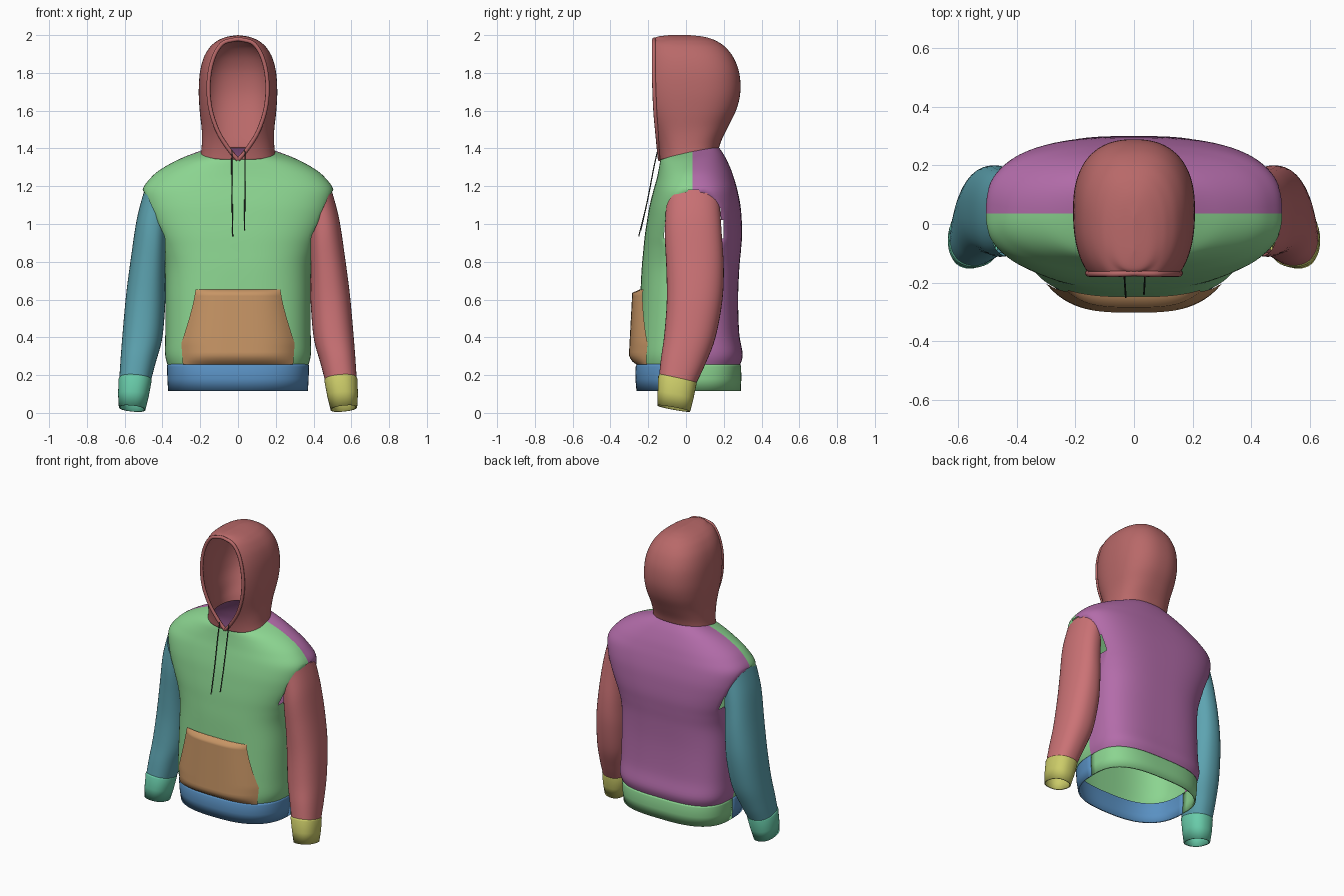
import bpy, bmesh, math
from mathutils import Vector

if "Cube" in bpy.data.objects:
    bpy.data.objects.remove(bpy.data.objects["Cube"])

COL = dict(green=(.26, .66, .28, 1), purple=(.45, .15, .40, 1), blue=(.10, .28, .54, 1),
           red=(.60, .17, .18, 1), teal=(.11, .37, .44, 1), mint=(.14, .60, .40, 1),
           yellow=(.60, .60, .14, 1), orange=(.57, .30, .13, 1), brick=(.48, .14, .14, 1),
           dark=(.05, .06, .05, 1))
MATS = {}
CY = .035  # depth position of the side seams


def paint(ob, col):
    if col not in MATS:
        MATS[col] = bpy.data.materials.new(col)
        MATS[col].diffuse_color = COL[col]
    ob.data.materials.append(MATS[col])


def power(v, n):
    return math.copysign(abs(v) ** (2 / n), v)


def smooth_rows(rows, k=5):
    """Catmull-Rom interpolation of every number in the control rows."""
    out = []
    for i in range(len(rows) - 1):
        p = [rows[max(0, min(len(rows) - 1, i + j))] for j in (-1, 0, 1, 2)]
        for s in range(k):
            t = s / k
            out.append([.5 * (2 * b + (c - a) * t + (2 * a - 5 * b + 4 * c - d) * t * t
                              + (3 * b - a - 3 * c + d) * t ** 3) for a, b, c, d in zip(*p)])
    return out + [list(rows[-1])]


def loft(name, rings, col, thick=0, skip=None):
    bm = bmesh.new()
    vs = [[bm.verts.new(p) for p in r] for r in rings]
    for a, b in zip(vs, vs[1:]):
        for j in range(len(a) - 1):
            q = (a[j], a[j + 1], b[j + 1], b[j])
            if not (skip and skip([v.co for v in q])):
                bm.faces.new(q)
    bmesh.ops.delete(bm, geom=[v for v in bm.verts if not v.link_faces], context='VERTS')
    bmesh.ops.remove_doubles(bm, verts=bm.verts, dist=.0004)
    bmesh.ops.recalc_face_normals(bm, faces=bm.faces)
    for f in bm.faces:
        f.smooth = True
    me = bpy.data.meshes.new(name)
    bm.to_mesh(me)
    bm.free()
    ob = bpy.data.objects.new(name, me)
    bpy.context.collection.objects.link(ob)
    paint(ob, col)
    if thick:
        m = ob.modifiers.new("thickness", 'SOLIDIFY')
        m.thickness = thick
    return ob


def tube(name, pts, r, col):
    cu = bpy.data.curves.new(name, 'CURVE')
    cu.dimensions = '3D'
    cu.bevel_depth, cu.bevel_resolution, cu.use_fill_caps = r, 2, True
    sp = cu.splines.new('POLY')
    sp.points.add(len(pts) - 1)
    for p, q in zip(sp.points, pts):
        p.co = (*q, 1)
    ob = bpy.data.objects.new(name, cu)
    bpy.context.collection.objects.link(ob)
    paint(ob, col)


# Torso: front and back halves with drop-shoulder armholes
def seam_x(z):
    return .387 + max(0, z - .93) * .46 if .5 < z < 1.18 else 9


def half_ring(row, front):
    z, w, yf, yb, n, slope = row
    if not front:
        n += .25
    pts = []
    for i in range(49):
        a = math.pi * i / 48
        x, s = w * power(math.cos(a), n), power(math.sin(a), n)
        y = CY - (CY - yf) * s if front else CY + (yb - CY) * s
        m = seam_x(z)
        pts.append(Vector((max(-m, min(m, x)), y, z + slope * (y - CY))))
    return pts


def in_armhole(cos):
    return all(c.z > .92 and abs(c.x) >= seam_x(c.z) - 1e-5 for c in cos)


body = smooth_rows([
    (.25, .372, -.258, .285, 2.8, 0), (.31, .386, -.258, .30, 2.9, 0),
    (.42, .385, -.252, .282, 2.9, 0), (.60, .385, -.243, .276, 2.8, 0),
    (.76, .388, -.235, .282, 2.7, 0), (.86, .410, -.226, .291, 2.7, 0),
    (.94, .442, -.218, .297, 2.7, 0), (1.02, .475, -.206, .295, 2.7, 0),
    (1.10, .497, -.192, .288, 2.7, 0), (1.18, .505, -.172, .272, 2.6, 0),
    (1.24, .466, -.155, .255, 2.4, 0), (1.29, .408, -.145, .236, 2.2, .02),
    (1.345, .305, -.137, .205, 2.1, .08), (1.385, .19, -.130, .172, 2.1, .17)])
loft("front_panel", [half_ring(r, True) for r in body], "green", skip=in_armhole)
loft("back_panel", [half_ring(r, False) for r in body], "purple", skip=in_armhole)

# Ribbed hem band
hem = [(.258, .374, -.26, .287, 2.8, 0), (.245, .376, -.267, .292, 2.8, 0),
       (.18, .374, -.268, .293, 2.7, 0), (.115, .370, -.262, .29, 2.6, 0)]
loft("hem_front", [half_ring(r, True) for r in hem], "blue", .01)
loft("hem_back", [half_ring(r, False) for r in hem], "green", .01)


# Sleeves and cuffs: each row is outer x,z / inner x,z / front y / back y / tilt
def sleeve_ring(row, side):
    xo, zo, xi, zi, y0, y1, tilt = row
    pts = []
    for i in range(41):
        a = math.tau * i / 40
        c, s = power(math.cos(a), 2.3), power(math.sin(a), 2.3)
        pts.append((side * ((xo + xi) / 2 + (xo - xi) / 2 * c), (y0 + y1) / 2 + (y1 - y0) / 2 * s,
                    (zo + zi) / 2 + (zo - zi) / 2 * c - tilt * s))
    return pts


sleeve = smooth_rows([
    (.494, 1.185, .378, .92, -.108, .182, 0), (.535, 1.03, .380, .84, -.112, .190, 0),
    (.567, .82, .383, .70, -.104, .200, 0), (.593, .62, .386, .56, -.102, .192, 0),
    (.611, .42, .402, .39, -.115, .155, .01), (.622, .28, .436, .265, -.132, .10, .02),
    (.628, .185, .460, .175, -.142, .056, .02)])
cuff = [(.626, .19, .462, .18, -.141, .055, .02), (.632, .178, .457, .17, -.147, .056, .02),
        (.635, .10, .472, .09, -.150, .04, .018), (.631, .03, .490, .016, -.152, .022, .016)]
for label, side, c1, c2 in (("right", 1, "red", "yellow"), ("left", -1, "teal", "mint")):
    loft(label + "_sleeve", [sleeve_ring(r, side) for r in sleeve], c1)
    loft(label + "_cuff", [sleeve_ring(r, side) for r in cuff], c2, .008)


# Hood: stacked U-shaped rows open at the face
def hood_ring(row):
    z, w, yf, yb, xo, slope = row
    n, cy = 2.4, yf + (yb - yf) * .47
    p0 = math.asin(min(.95, (max(0, xo) / w) ** (n / 2)))
    df = (cy - yf) / power(math.cos(p0), n)
    pts = []
    for i in range(61):
        p = p0 + (math.tau - 2 * p0) * i / 60
        c = power(math.cos(p), n)
        y = cy - (df if c > 0 else yb - cy) * c
        pts.append((w * power(math.sin(p), n), y, z + slope * (y - CY)))
    return pts


hood = smooth_rows([
    (1.375, .197, -.138, .175, 0, .2), (1.42, .192, -.143, .19, .042, .18),
    (1.50, .192, -.152, .225, .102, .1), (1.60, .203, -.162, .268, .142, .04),
    (1.70, .208, -.167, .288, .156, 0), (1.80, .202, -.17, .282, .150, 0),
    (1.88, .182, -.17, .252, .130, 0), (1.935, .150, -.17, .21, .101, 0),
    (1.965, .117, -.17, .168, .066, 0), (1.98, .09, -.166, .135, .0, 0),
    (1.992, .055, -.15, .09, 0, 0), (2.0, .0001, -.09, .02, 0, 0)])
rows = [hood_ring(r) for r in hood]
loft("hood", rows, "brick", .01)
edge = [r for r, c in zip(rows, hood) if c[4] > .001 and c[0] < 1.979]
tube("hood_rim", [rows[0][0]] + [r[0] for r in edge] + [r[-1] for r in reversed(edge)]
     + [rows[0][0]], .011, "brick")

# Kangaroo pocket: follows the front panel with a soft bulge
grid = []
for j in range(25):
    v = j / 24
    z = .256 + .396 * v
    t = min(1, max(0, (z - .37) / .282))
    w = .225 + .075 * (1 - t) ** 1.3 - (.008 * (1 - v / .29) if v < .29 else 0)
    bulge = min(1, v / .12) ** .6 * (1 - .15 * v) * (0 if j == 24 else 1)
    line = []
    for i in range(33):
        u = -1 + i / 16
        x = u * w
        base = CY - (.293 - .015 * v) * (1 - abs(x / .385) ** 2.85) ** (1 / 2.85)
        line.append((x, base - .005 - bulge * (.006 + .036 * (1 - u ** 4)), z))
    grid.append(line)
loft("pocket", grid, "orange")

# Drawstrings
for label, pts in (("left", [(-.032, -.15, 1.39), (-.033, -.17, 1.30), (-.031, -.205, 1.12), (-.028, -.25, .935)]),
                   ("right", [(.036, -.15, 1.39), (.037, -.17, 1.30), (.036, -.205, 1.12), (.034, -.24, .965)])):
    tube(label + "_drawstring", smooth_rows(pts), .003, "dark")

for m in bpy.data.materials:
    if m.users and not m.is_grease_pencil:
        m.use_nodes = True
        m.node_tree.nodes["Principled BSDF"].inputs["Base Color"].default_value = m.diffuse_color
